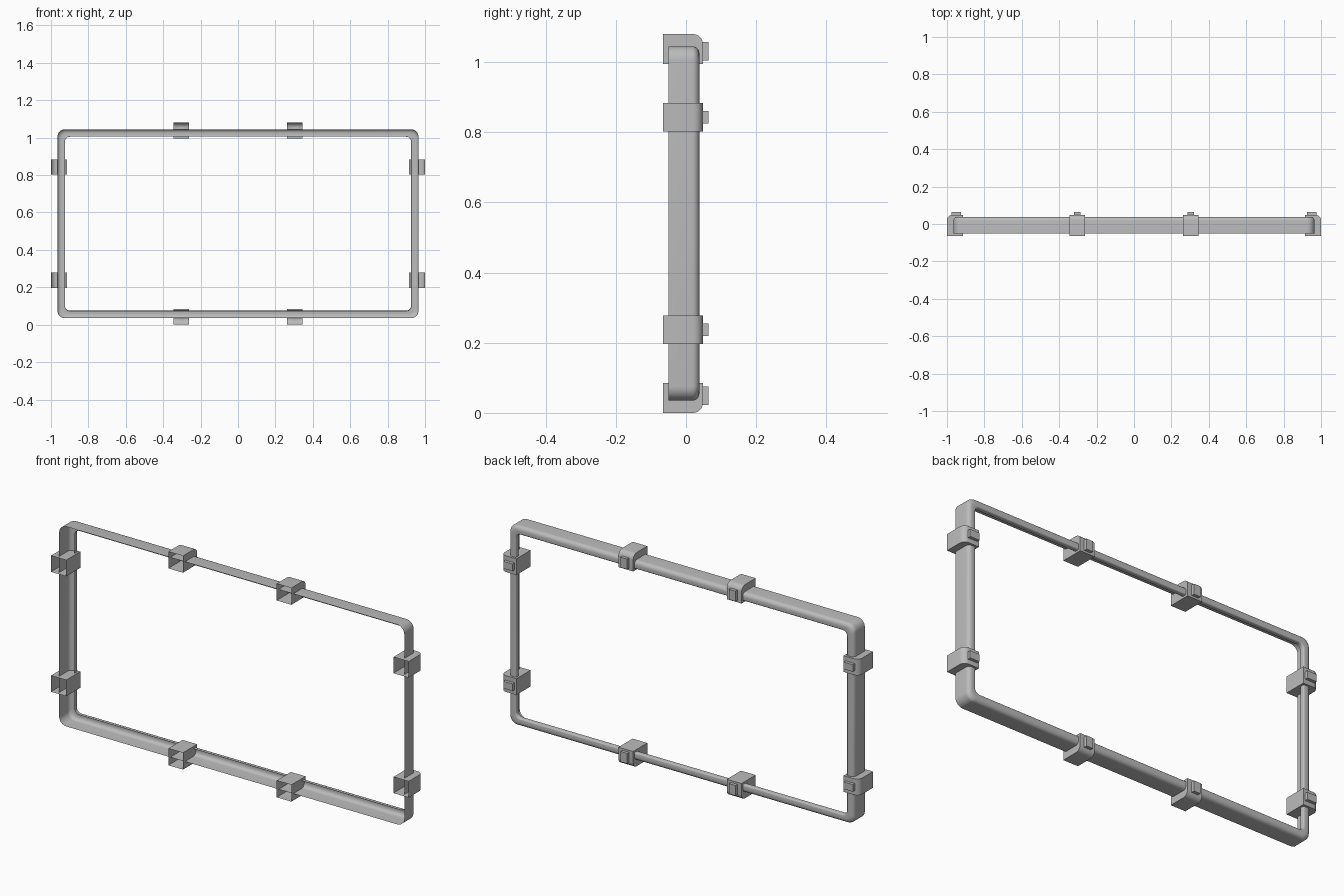
import bpy, bmesh, math
from mathutils import Matrix

cube = bpy.data.objects.get("Cube")
if cube:
    bpy.data.objects.remove(cube, do_unlink=True)

MID = 0.54               # height of the frame's centre
HALF_W, HALF_H = 0.965, 0.505

grey = bpy.data.materials.new("light_grey")
grey.use_nodes = True
colour = (0.5, 0.5, 0.5, 1)
grey.diffuse_color = colour
grey.node_tree.nodes["Principled BSDF"].inputs["Base Color"].default_value = colour


def make_object(name, bm):
    mesh = bpy.data.meshes.new(name)
    bm.to_mesh(mesh)
    bm.free()
    mesh.materials.append(grey)
    obj = bpy.data.objects.new(name, mesh)
    bpy.context.collection.objects.link(obj)
    return obj


def smooth(obj):
    bpy.ops.object.select_all(action="DESELECT")
    obj.select_set(True)
    bpy.context.view_layer.objects.active = obj
    bpy.ops.object.shade_smooth_by_angle(angle=math.radians(35))


def arc(cx, cy, r, start, end, steps):
    angles = [math.radians(start + (end - start) * i / steps) for i in range(steps + 1)]
    return [(cx + r * math.cos(a), cy + r * math.sin(a)) for a in angles]


def rounded_rect(half_w, half_h, r):
    points = []
    for sx, sz, start in ((1, 1, 0), (-1, 1, 90), (-1, -1, 180), (1, -1, 270)):
        points += arc(sx * (half_w - r), sz * (half_h - r), r, start, start + 90, 8)
    return points


# Frame: thin outer wall, rounded back edge, flange and short inner lip
def build_frame():
    profile = [(0, -0.05)]
    profile += arc(0.02, 0.018, 0.02, 180, 90, 6)
    profile += arc(0.034, 0.032, 0.006, 90, 0, 3)
    profile.append((0.04, 0.016))
    bm = bmesh.new()
    rings = []
    for inset, y in profile:
        outline = rounded_rect(HALF_W - inset, HALF_H - inset, 0.04 - inset * 0.35)
        rings.append([bm.verts.new((x, y, z + MID)) for x, z in outline])
    for a, b in zip(rings, rings[1:]):
        for i in range(len(a)):
            j = (i + 1) % len(a)
            bm.faces.new((a[j], a[i], b[i], b[j]))
    bm.normal_update()
    # outer wall should face away from the opening
    wall = max(bm.faces, key=lambda f: f.calc_center_median().x)
    if wall.normal.x < 0:
        bmesh.ops.reverse_faces(bm, faces=bm.faces[:])
    smooth(make_object("frame", bm))


# Clip: box open at the front with a rounded back edge and a small rear tab
def build_clip(name, x, z, turn):
    half, depth = 0.041, 0.085
    section = [(-0.065, 0), (0.048, 0)]
    section += arc(0.02, depth - 0.028, 0.028, 0, 90, 6)
    section.append((-0.065, depth))
    bm = bmesh.new()
    sides = [[bm.verts.new((s * half, y, u)) for y, u in section] for s in (-1, 1)]
    for i in range(len(section) - 1):
        bm.faces.new((sides[0][i], sides[0][i + 1], sides[1][i + 1], sides[1][i]))
    bm.faces.new(sides[0][::-1])
    bm.faces.new(sides[1])
    tab = Matrix.Translation((0, 0.053, 0.036)) @ Matrix.Diagonal((0.036, 0.021, 0.052, 1))
    bmesh.ops.create_cube(bm, size=1, matrix=tab)
    bmesh.ops.recalc_face_normals(bm, faces=bm.faces[:])
    obj = make_object(name, bm)
    obj.location = (x, 0, z)
    obj.rotation_euler.y = math.radians(turn)
    smooth(obj)


build_frame()
for s, label in ((-1, "right"), (1, "left")):
    build_clip("top_clip_" + label, s * 0.303, MID + 0.455, 0)
    build_clip("bottom_clip_" + label, s * 0.303, MID - 0.455, 180)
    for v, level in ((-1, "lower"), (1, "upper")):
        build_clip(f"{level}_clip_{label}", s * 0.915, MID + v * 0.303, s * 90)
